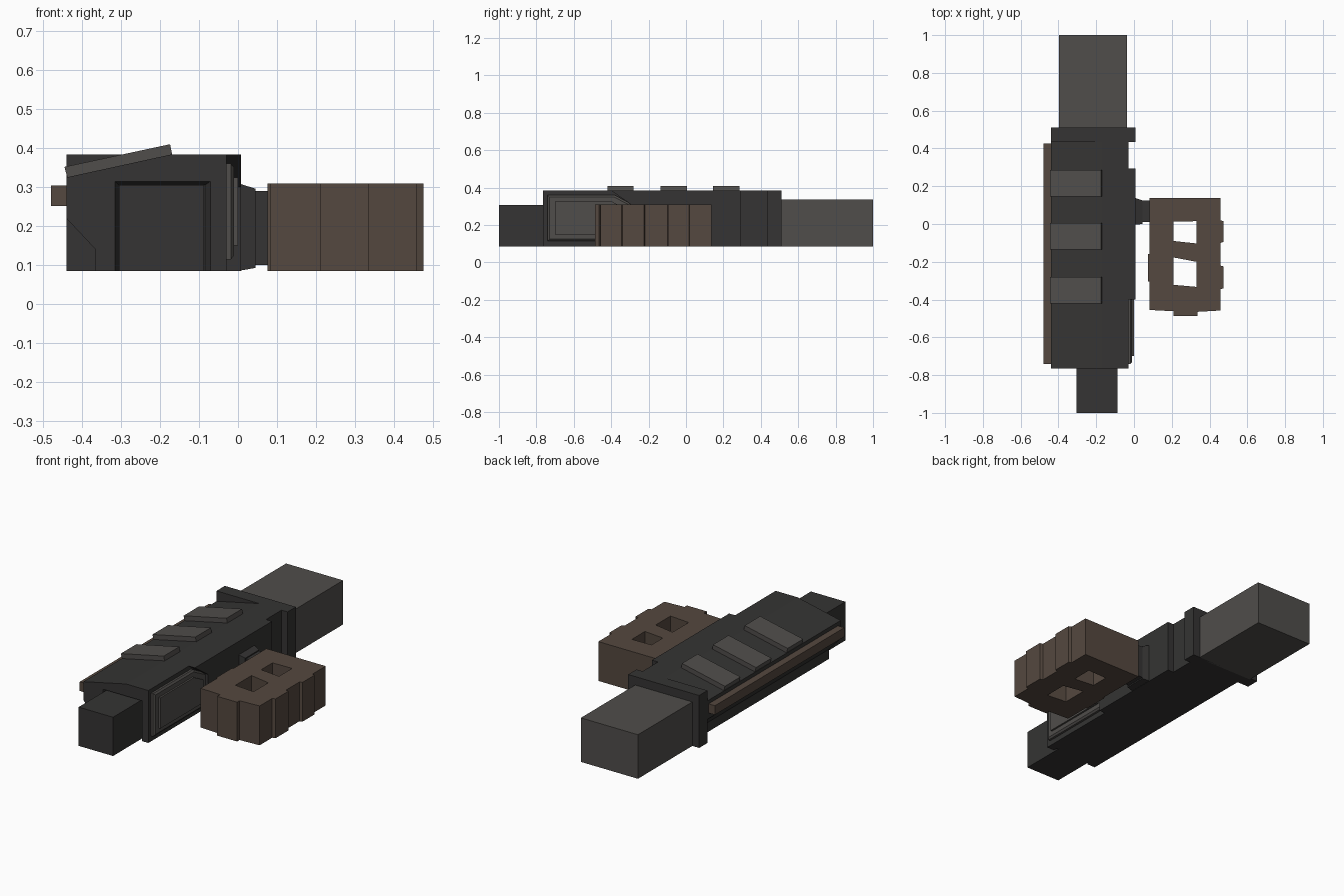
import bpy, bmesh
from mathutils import Vector

if "Cube" in bpy.data.objects:
    bpy.data.objects.remove(bpy.data.objects["Cube"])

Z0 = 0.085  # underside shared by all main parts


def material(name, rgb):
    m = bpy.data.materials.new(name)
    m.diffuse_color = (*rgb, 1)
    m.use_nodes = True
    m.node_tree.nodes["Principled BSDF"].inputs["Base Color"].default_value = m.diffuse_color
    return m


DARK = material("dark_metal", (0.035, 0.034, 0.033))
GREY = material("worn_metal", (0.08, 0.075, 0.07))
RUST = material("rusty_metal", (0.09, 0.065, 0.05))


def loft(name, rings, mat):
    """Closed solid through rings of 3D points with equal counts."""
    bm = bmesh.new()
    vr = [[bm.verts.new(p) for p in r] for r in rings]
    n = len(rings[0])
    for a, b in zip(vr, vr[1:]):
        for i in range(n):
            j = (i + 1) % n
            bm.faces.new((a[i], a[j], b[j], b[i]))
    bm.faces.new(vr[0][::-1])
    bm.faces.new(vr[-1])
    bmesh.ops.recalc_face_normals(bm, faces=bm.faces)
    me = bpy.data.meshes.new(name)
    bm.to_mesh(me)
    bm.free()
    me.materials.append(mat)
    ob = bpy.data.objects.new(name, me)
    bpy.context.collection.objects.link(ob)
    return ob


def ring(axis, pts, d):
    """Place a 2D outline at depth d along an axis."""
    place = {"x": lambda a, b: (d, a, b), "y": lambda a, b: (a, d, b), "z": lambda a, b: (a, b, d)}[axis]
    return [place(a, b) for a, b in pts]


def prism(name, axis, pts, d0, d1, mat):
    return loft(name, [ring(axis, pts, d0), ring(axis, pts, d1)], mat)


def rect(a0, a1, b0, b1):
    return [(a0, b0), (a1, b0), (a1, b1), (a0, b1)]


def box(name, x, y, z, mat):
    return prism(name, "z", rect(*x, *y), *z, mat)


def cut(ob, cutter):
    cutter.hide_render = True
    cutter.hide_viewport = False
    cutter.display_type = "WIRE"
    m = ob.modifiers.new("cut", "BOOLEAN")
    m.operation, m.solver, m.object = "DIFFERENCE", "EXACT", cutter
    bpy.context.view_layer.objects.active = ob
    bpy.ops.object.modifier_apply(modifier=m.name)
    bpy.data.objects.remove(cutter)


# main body with sloped upper left and undercut lower left
profile = [(-0.365, Z0), (-0.03, Z0), (-0.03, 0.384), (-0.17, 0.384),
           (-0.44, 0.325), (-0.44, 0.22), (-0.365, 0.14)]
body = prism("main_body", "y", profile, -0.765, 0.45, DARK)

# bevelled pocket in the front face around the front block
pocket = loft("pocket_cutter", [ring("y", rect(-0.321, -0.064, 0.05, 0.32), -0.78),
                                ring("y", rect(-0.305, -0.085, 0.05, 0.305), -0.735)], DARK)
cut(body, pocket)
box("front_block", (-0.305, -0.088), (-1, -0.73), (Z0, 0.306), DARK)

# rear collar and rear block
box("rear_collar", (-0.44, 0.008), (0.435, 0.51), (Z0, 0.384), DARK)
box("rear_block", (-0.397, -0.037), (0.5, 1), (Z0, 0.336), GREY)

# wider middle of the right side, with slanted leading edge
prism("side_wall", "x", [(-0.4, 0.384), (0.295, 0.384), (0.295, Z0), (-0.28, Z0), (-0.28, 0.30)],
      -0.04, 0.008, DARK)

# stepped panel on the right side
outer = [(-0.74, 0.115), (-0.27, 0.115), (-0.27, 0.30), (-0.38, 0.36), (-0.74, 0.36)]
mid = [(-0.73, 0.125), (-0.28, 0.125), (-0.28, 0.295), (-0.385, 0.35), (-0.73, 0.35)]
inner = [(-0.70, 0.15), (-0.31, 0.15), (-0.31, 0.28), (-0.395, 0.325), (-0.70, 0.325)]
loft("side_panel", [ring("x", outer, -0.04), ring("x", outer, -0.018), ring("x", mid, -0.01)], GREY)
prism("side_panel_inset", "x", inner, -0.03, 0.0, GREY)

# tilted slats on the sloped top
slat = [(-0.437, 0.322), (-0.168, 0.38), (-0.174, 0.41), (-0.445, 0.352)]
for i, y in enumerate((-0.35, -0.065, 0.215)):
    prism(f"top_slat_{i + 1}", "y", slat, y - 0.07, y + 0.07, GREY)

# rail along the left side
box("left_rail", (-0.48, -0.43), (-0.74, 0.425), (0.252, 0.304), RUST)

# stepped link from body to side unit
loft("link_base", [ring("x", rect(-0.005, 0.14, Z0, 0.31), 0.0),
                   ring("x", rect(0.0, 0.125, 0.093, 0.296), 0.045)], DARK)
box("link_neck", (0.04, 0.09), (0.01, 0.125), (0.1, 0.29), DARK)

# side unit: block with raised pads on three sides and two through holes
outline = [(0.083, 0.137), (0.457, 0.137),
           (0.457, 0.02), (0.473, 0.015), (0.473, -0.095), (0.457, -0.1),
           (0.457, -0.22), (0.475, -0.225), (0.475, -0.34), (0.457, -0.345),
           (0.457, -0.458), (0.335, -0.465), (0.335, -0.487), (0.21, -0.487), (0.21, -0.462),
           (0.083, -0.455), (0.083, -0.305), (0.075, -0.305), (0.075, -0.16), (0.083, -0.16)]
unit = prism("side_unit", "z", outline, Z0, 0.309, RUST)
for hole in ([(0.209, 0.012), (0.331, 0.015), (0.331, -0.103), (0.209, -0.09)],
             [(0.209, -0.177), (0.331, -0.2), (0.331, -0.333), (0.209, -0.322)]):
    cut(unit, prism("hole_cutter", "z", hole, 0, 0.4, DARK))
